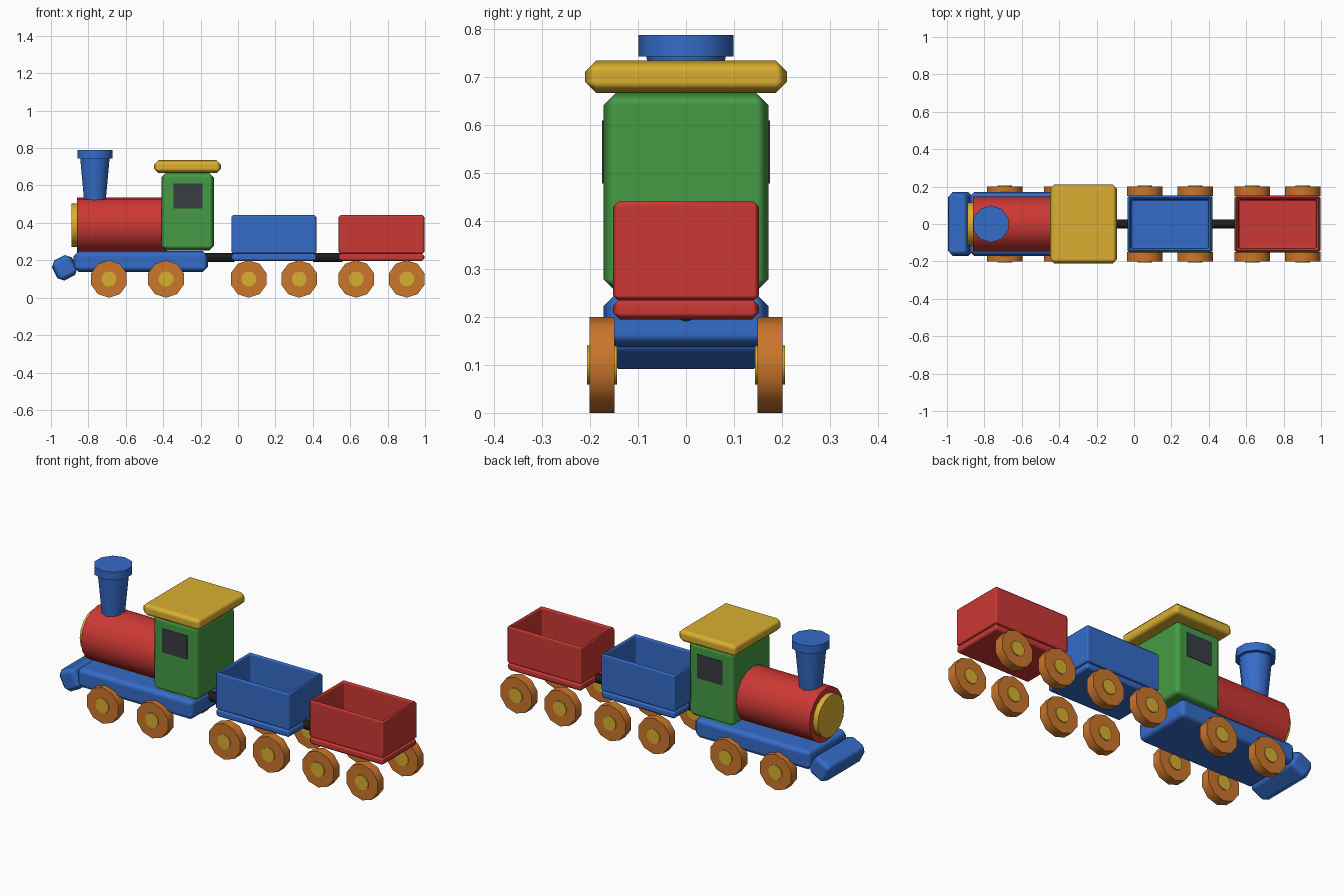
import bpy
import bmesh
from math import radians, pi
from mathutils import Matrix

if "Cube" in bpy.data.objects:
    bpy.data.objects.remove(bpy.data.objects["Cube"], do_unlink=True)


def paint(name, r, g, b):
    m = bpy.data.materials.new(name)
    m.use_nodes = True
    m.diffuse_color = (r, g, b, 1)
    m.node_tree.nodes["Principled BSDF"].inputs["Base Color"].default_value = (r, g, b, 1)
    return m


RED = paint("red paint", 0.60, 0.04, 0.035)
BLUE = paint("blue paint", 0.035, 0.15, 0.58)
GREEN = paint("green paint", 0.06, 0.33, 0.06)
YELLOW = paint("yellow paint", 0.70, 0.43, 0.03)
ORANGE = paint("orange wood", 0.60, 0.18, 0.025)
GLASS = paint("dark window", 0.04, 0.045, 0.055)
BLACK = paint("black coupling", 0.012, 0.012, 0.014)


def finish(name, bm, mat, loc, bevel=0.0):
    """Turn a bmesh into a smooth-edged object."""
    mesh = bpy.data.meshes.new(name)
    bm.to_mesh(mesh)
    bm.free()
    mesh.materials.append(mat)
    ob = bpy.data.objects.new(name, mesh)
    bpy.context.collection.objects.link(ob)
    ob.location = loc
    bpy.ops.object.select_all(action='DESELECT')
    ob.select_set(True)
    bpy.context.view_layer.objects.active = ob
    if bevel:
        bpy.ops.object.shade_smooth()
        mod = ob.modifiers.new("soft edges", 'BEVEL')
        mod.width = bevel
        mod.segments = 1
        mod.harden_normals = True
    else:
        bpy.ops.object.shade_smooth_by_angle(angle=radians(50))
    return ob


def box(name, mat, x, y, z, bevel=0.0, tilt=0.0):
    """Box spanning the (low, high) pairs x, y and z."""
    bm = bmesh.new()
    bmesh.ops.create_cube(bm, size=1)
    bmesh.ops.scale(bm, vec=[b - a for a, b in (x, y, z)], verts=bm.verts)
    ob = finish(name, bm, mat, [(a + b) / 2 for a, b in (x, y, z)], bevel)
    ob.rotation_euler.y = tilt
    return ob


def drum(name, mat, loc, r1, r2, depth, axis='Z', sides=10):
    """Cylinder or cone along an axis, with a corner on the upright."""
    bm = bmesh.new()
    bmesh.ops.create_cone(bm, cap_ends=True, segments=sides, radius1=r1, radius2=r2, depth=depth)
    bmesh.ops.rotate(bm, matrix=Matrix.Rotation(pi / 2, 3, 'Z'), verts=bm.verts)
    turn = {'X': ('Y', pi / 2), 'Y': ('X', pi / 2)}
    if axis == 'Z':
        bmesh.ops.rotate(bm, matrix=Matrix.Rotation(pi / 2, 3, 'Z'), verts=bm.verts)
    else:
        if axis == 'Y':
            bmesh.ops.rotate(bm, matrix=Matrix.Rotation(pi / 2, 3, 'Z'), verts=bm.verts)
        bmesh.ops.rotate(bm, matrix=Matrix.Rotation(turn[axis][1], 3, turn[axis][0]), verts=bm.verts)
    return finish(name, bm, mat, loc)


def wheel_pair(name, x):
    for side, s in (("left", -1), ("right", 1)):
        drum(f"{name}_wheel_{side}", ORANGE, (x, 0.175 * s, 0.1), 0.1, 0.1, 0.052, 'Y')
        drum(f"{name}_hub_{side}", YELLOW, (x, 0.175 * s, 0.1), 0.041, 0.041, 0.062, 'Y')


def wagon(name, mat, x0, x1):
    """Open box wagon on a rounded base with two axles."""
    w, t = 0.152, 0.03
    box(f"{name}_base", mat, (x0, x1), (-w, w), (0.195, 0.238), 0.014)
    # Tub: sink the inset top face to hollow it out
    bm = bmesh.new()
    bmesh.ops.create_cube(bm, size=1)
    bmesh.ops.scale(bm, vec=(x1 - x0, 2 * w, 0.206), verts=bm.verts)
    top = max(bm.faces, key=lambda f: f.calc_center_median().z)
    bmesh.ops.inset_region(bm, faces=[top], thickness=t)
    hole = bmesh.ops.extrude_discrete_faces(bm, faces=[top])["faces"][0]
    bmesh.ops.translate(bm, vec=(0, 0, -0.185), verts=hole.verts)
    finish(f"{name}_tub", bm, mat, ((x0 + x1) / 2, 0, 0.338), 0.012)
    mid = (x0 + x1) / 2
    wheel_pair(f"{name}_front", mid - 0.135)
    wheel_pair(f"{name}_rear", mid + 0.135)


# Engine body
box("chassis", BLUE, (-0.88, -0.16), (-0.172, 0.172), (0.137, 0.25), 0.028)
box("bumper", BLUE, (-0.987, -0.867), (-0.17, 0.17), (0.1, 0.22), 0.028, radians(-27))
drum("boiler", RED, (-0.62, 0, 0.388), 0.147, 0.147, 0.48, 'X', 16)
drum("boiler_front", YELLOW, (-0.87, 0, 0.388), 0.116, 0.116, 0.04, 'X', 16)
drum("chimney", BLUE, (-0.765, 0, 0.63), 0.06, 0.083, 0.24)
drum("chimney_cap", BLUE, (-0.765, 0, 0.766), 0.099, 0.099, 0.045)

# Cab
box("cab", GREEN, (-0.41, -0.128), (-0.172, 0.172), (0.253, 0.668), 0.026)
box("cab_roof", YELLOW, (-0.45, -0.09), (-0.211, 0.211), (0.667, 0.735), 0.024)
for side, s in (("left", -1), ("right", 1)):
    y = 0.172 * s
    box(f"window_{side}", GLASS, (-0.345, -0.19), (y - 0.003, y + 0.003), (0.478, 0.61))

# Running gear and wagons
wheel_pair("engine_front", -0.69)
wheel_pair("engine_rear", -0.385)
wagon("front_wagon", BLUE, -0.036, 0.42)
wagon("rear_wagon", RED, 0.538, 0.996)
for name, x in (("front_coupling", -0.1), ("rear_coupling", 0.48)):
    drum(name, BLACK, (x, 0, 0.215), 0.025, 0.025, 0.16, 'X')
